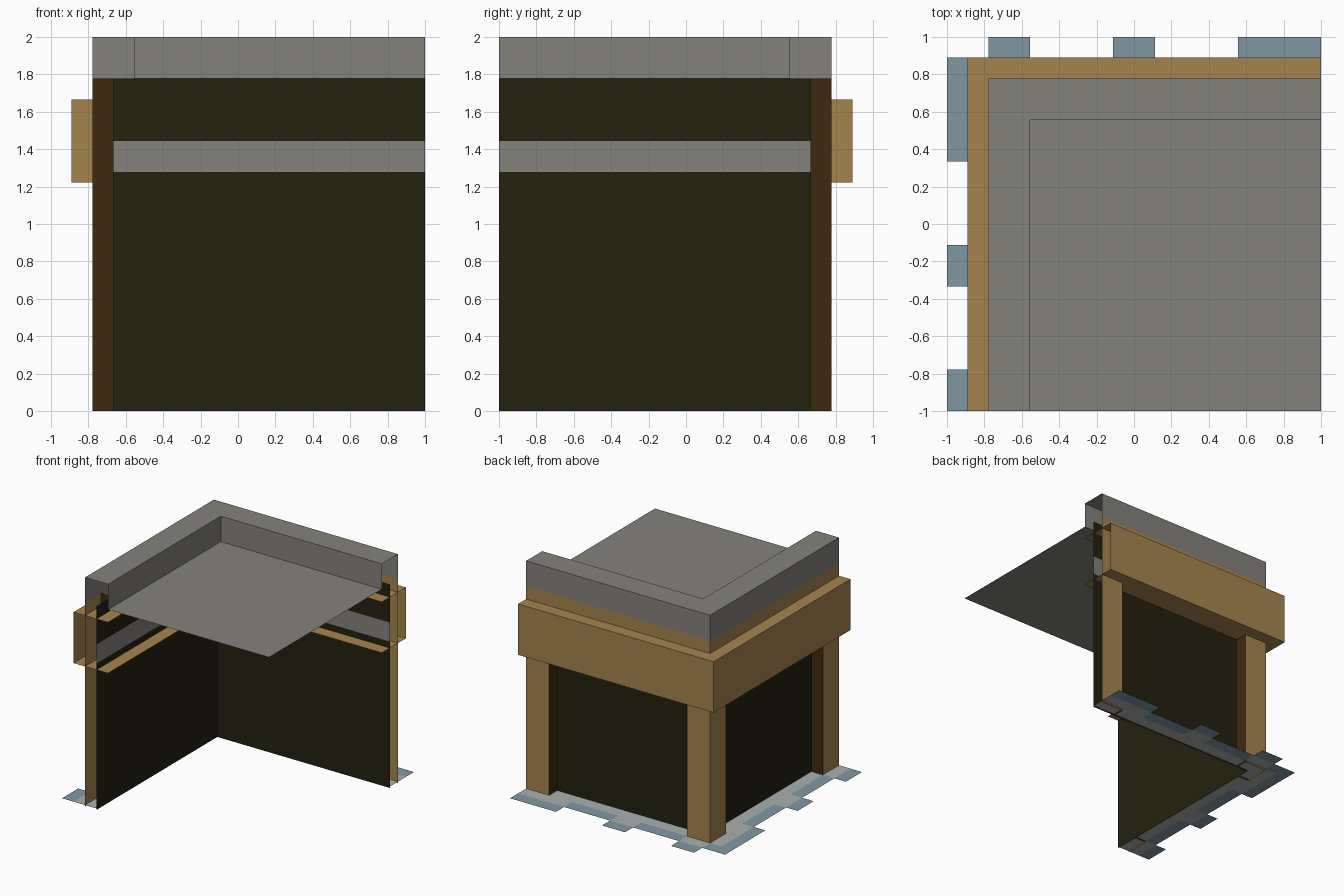
import bpy, bmesh

if "Cube" in bpy.data.objects:
    bpy.data.objects.remove(bpy.data.objects["Cube"])

V = 1 / 9  # grid step of the design


def srgb(h):
    c = [int(h[i:i + 2], 16) / 255 for i in (0, 2, 4)]
    return [v / 12.92 if v <= 0.04045 else ((v + 0.055) / 1.055) ** 2.4 for v in c] + [1]


def material(name, h):
    m = bpy.data.materials.new(name)
    m.diffuse_color = srgb(h)
    m.use_nodes = True
    m.node_tree.nodes["Principled BSDF"].inputs["Base Color"].default_value = m.diffuse_color
    return m


stone = material("grey stone", "84827c")
timber = material("tan timber", "a6844f")
shade = material("dark brown timber", "3e2a10")
plaster = material("dark wall", "23210f")
slate = material("slate blue ground", "8098a5")
pale = material("pale grey ground", "a8b1af")


def make(name, quads, mats, rule=None):
    bm = bmesh.new()
    for n, q in enumerate(quads):
        f = bm.faces.new([bm.verts.new(p) for p in q])
        f.material_index = rule[n] if rule else 0
    bmesh.ops.remove_doubles(bm, verts=bm.verts, dist=1e-4)
    me = bpy.data.meshes.new(name)
    bm.to_mesh(me)
    bm.free()
    for m in mats:
        me.materials.append(m)
    ob = bpy.data.objects.new(name, me)
    bpy.context.collection.objects.link(ob)


# Each piece is described along a side: t = run toward the corner, a = distance outward.
def face_out(t0, t1, a, z0, z1):
    return [(t0, a, z0), (t0, a, z1), (t1, a, z1), (t1, a, z0)]


def face_flat(t0, t1, a0, a1, z, corner):
    # horizontal strip, mitred at the corner when it turns it
    e0, e1 = (a0, a1) if corner else (t1, t1)
    return [(t0, a0, z), (e0, a0, z), (e1, a1, z), (t0, a1, z)]


def face_side(t, a0, a1, z0, z1):
    return [(t, a0, z0), (t, a1, z0), (t, a1, z1), (t, a0, z1)]


def both_sides(name, quads, mat):
    left = [[(-a, t, z) for t, a, z in q] for q in quads]
    back = [[(-t, a, z) for t, a, z in reversed(q)] for q in quads]
    make("left_" + name, left, [mat])
    make("back_" + name, back, [mat])


W, P, B, I = 6 * V, 7 * V, 8 * V, 5 * V  # wall, post, beam, inner distances
TOP = 16 * V

# walls with a stone band inside
both_sides("wall", [face_out(-1, W, W, 0, 11.5 * V),
                    face_out(-1, W, W, 13 * V, TOP)], plaster)
both_sides("wall_band", [face_out(-1, W, W, 11.5 * V, 13 * V)], stone)

# posts and their shaded cheeks
both_sides("posts", [face_out(-1, -P, P, 0, 15 * V),
                     face_out(I, P, P, 0, 15 * V)], timber)
both_sides("post_cheeks", [face_side(t, W, P, 0, TOP) for t in (-P, I)], shade)

# overhanging beam, open at its ends, and the trim above it
both_sides("beam", [face_out(-1, B, B, 11 * V, 15 * V),
                    face_flat(-1, B, I, B, 15 * V, True),
                    face_flat(-1, B, I, B, 11 * V, True)[::-1]], timber)
both_sides("trim", [face_out(-1, P, P, 15 * V, TOP)], timber)

# parapet and flat roof
both_sides("parapet", [face_out(-1, P, P, TOP, 2),
                       face_flat(-1, P, I, P, 2, True),
                       face_out(-1, I, I, TOP, 2)[::-1]], stone)
make("roof", [[(-I, -1, TOP), (1, -1, TOP), (1, I, TOP), (-I, I, TOP)]], [stone])

# jagged ground border around the two outer sides
left_bumps = {0, 1, 6, 7, 12, 13, 14, 15, 16}
back_bumps = {2, 3, 8, 9, 14, 15, 16, 17}
quads, rule = [], []
for i in range(18):
    for j in range(18):
        if i > 2 and j < 15:
            continue
        if i == 0 and not (j in left_bumps):
            continue
        if j == 17 and not (i in back_bumps):
            continue
        grey = (i >= 2 and j <= 15) or (i == 1 and j in left_bumps and j <= 15) \
            or (j == 16 and i in back_bumps)
        x, y, z = -1 + i * V, -1 + j * V, 0.012
        quads.append([(x, y, z), (x + V, y, z), (x + V, y + V, z), (x, y + V, z)])
        rule.append(1 if grey else 0)
make("ground_border", quads, [slate, pale], rule)
